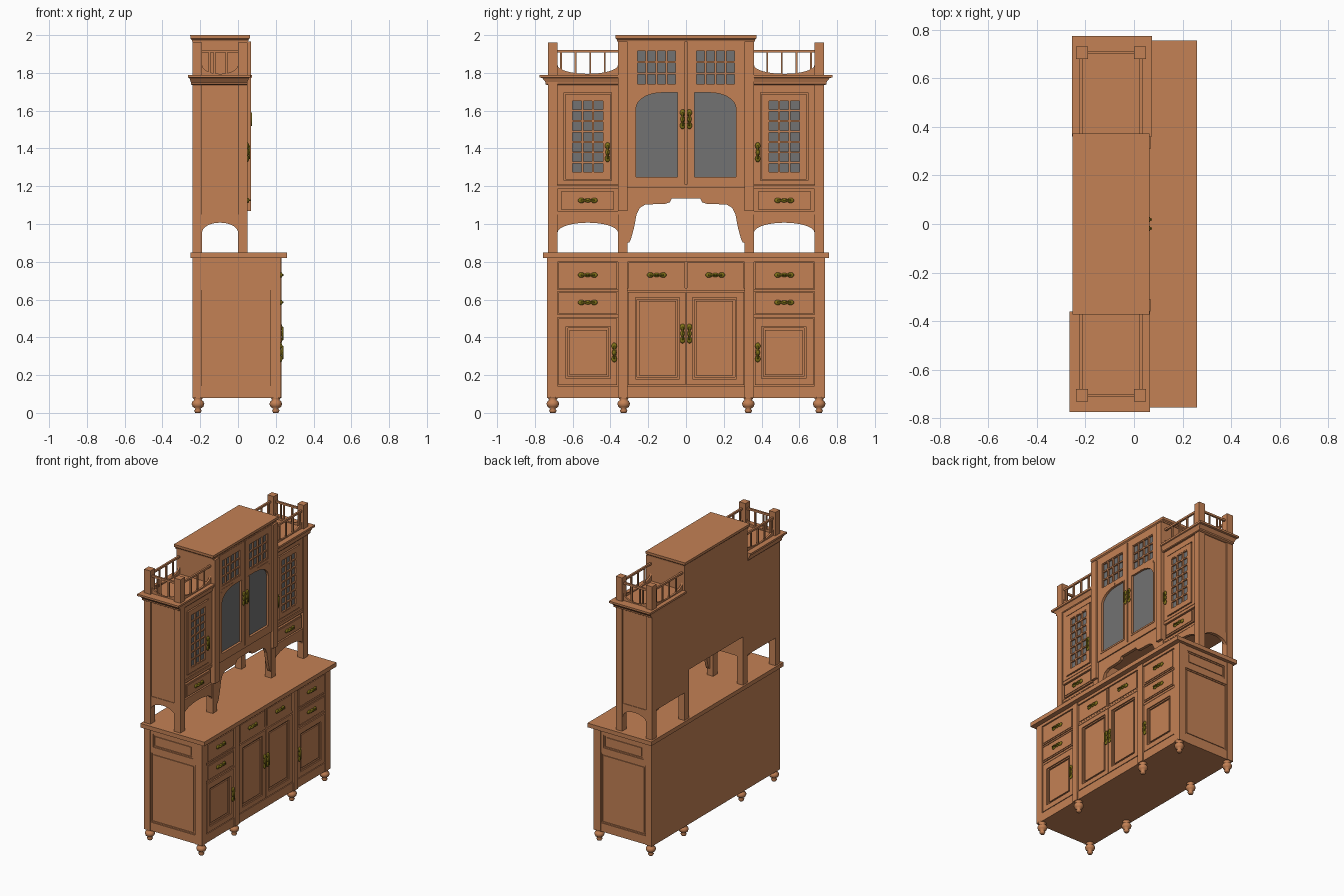
import bpy
import bmesh
import math
from mathutils import Matrix, Vector

cube = bpy.data.objects.get("Cube")
if cube:
    bpy.data.objects.remove(cube, do_unlink=True)


def material(name, color, rough):
    mat = bpy.data.materials.new(name)
    mat.use_nodes = True
    mat.diffuse_color = (*color, 1)
    node = next(n for n in mat.node_tree.nodes if n.type == 'BSDF_PRINCIPLED')
    node.inputs["Base Color"].default_value = (*color, 1)
    node.inputs["Roughness"].default_value = rough
    return mat


WOOD = material("warm wood", (0.55, 0.22, 0.09), 0.6)
GLASS = material("grey glass", (0.17, 0.17, 0.17), 0.5)
BRASS = material("aged brass", (0.22, 0.17, 0.01), 0.5)

# Shared positions: the doors face +x, and y runs along the width
BACK, BACK_IN = -0.24, -0.19            # rear posts
POST_IN, POST_OUT = 0.0, 0.05           # front posts of the hutch
FACE, RAIL_IN = 0.225, 0.17             # front of the base
INNER, INNER_OUT = 0.31, 0.36           # posts beside the centre
OUTER, END = 0.68, 0.735                # posts at the ends
PANEL_END = END - 0.015                 # recessed end panels
FOOT, BASE_TOP, COUNTER = 0.08, 0.82, 0.85
SIDE_LOW, SIDE_TOP, CORNICE = 1.05, 1.74, 1.79
MID_LOW, MID_TOP = 1.2, 1.965


def finish(name, bm, mat, mirror=True, smooth=False):
    bmesh.ops.recalc_face_normals(bm, faces=bm.faces)
    mesh = bpy.data.meshes.new(name)
    bm.to_mesh(mesh)
    bm.free()
    mesh.materials.append(mat)
    for poly in mesh.polygons:
        poly.use_smooth = smooth
    obj = bpy.data.objects.new(name, mesh)
    bpy.context.collection.objects.link(obj)
    if mirror:
        mod = obj.modifiers.new("other side", 'MIRROR')
        mod.use_axis = (False, True, False)
        mod.use_mirror_merge = False
    return obj


def boxes(name, items, mat=WOOD, mirror=True):
    """One object made of boxes given as x, y and z ranges."""
    bm = bmesh.new()
    for x0, x1, y0, y1, z0, z1 in items:
        size = Matrix.Diagonal((x1 - x0, y1 - y0, z1 - z0, 1))
        middle = Matrix.Translation(((x0 + x1) / 2, (y0 + y1) / 2, (z0 + z1) / 2))
        bmesh.ops.create_cube(bm, size=1, matrix=middle @ size)
    return finish(name, bm, mat, mirror)


def block(depth, rect, axis='x'):
    return (*depth, *rect) if axis == 'x' else (*rect[:2], *depth, *rect[2:])


def inset(rect, m):
    return rect[0] + m, rect[1] - m, rect[2] + m, rect[3] - m


def ring(depth, outer, inner, axis='x'):
    a, b, c, d = outer
    e, f, g, h = inner
    rects = ((a, e, c, d), (f, b, c, d), (e, f, c, g), (e, f, h, d))
    return [block(depth, r, axis) for r in rects]


def door(name, back, front, outer, opening, axis='x'):
    """Frame with a stepped bead and a raised middle field."""
    step = (front - back) / 2
    bead = inset(opening, 0.009)
    items = ring((back, front), outer, opening, axis)
    items += ring((back, back + step), opening, bead, axis)
    items.append(block((back, back + step), inset(bead, 0.009), axis))
    boxes(name, items)


def board(name, points, depth, axis='x', mat=WOOD, mirror=True):
    """Flat outline given a thickness."""
    bm = bmesh.new()
    place = (lambda p: (depth[0], *p)) if axis == 'x' else (lambda p: (p[0], depth[0], p[1]))
    face = bm.faces.new([bm.verts.new(place(p)) for p in points])
    moved = bmesh.ops.extrude_face_region(bm, geom=[face])["geom"]
    t = depth[1] - depth[0]
    shift = Vector((t, 0, 0)) if axis == 'x' else Vector((0, t, 0))
    bmesh.ops.translate(bm, vec=shift, verts=[v for v in moved if isinstance(v, bmesh.types.BMVert)])
    return finish(name, bm, mat, mirror)


def arch(a, b, z_end, z_mid, steps=16):
    angles = [math.pi * i / steps for i in range(steps + 1)]
    return [((a + b) / 2 - (b - a) / 2 * math.cos(t),
             z_end + (z_mid - z_end) * math.sin(t)) for t in angles]


def lattice(name, rect, cols, rows, front):
    """Glass plate behind a grid of bars."""
    a, b, c, d = rect
    plate, bar = front - 0.012, 0.005
    boxes(name + "_glass", [(plate - 0.006, plate, *rect)], GLASS)
    items = [(plate, front, a + (b - a) * i / cols - bar, a + (b - a) * i / cols + bar, c, d)
             for i in range(cols + 1)]
    items += [(plate, front - 0.002, a, b, c + (d - c) * i / rows - bar, c + (d - c) * i / rows + bar)
              for i in range(rows + 1)]
    boxes(name + "_bars", items)


def handle(name, x, y, z, upright=False, mirror=True):
    """Three rosettes joined by a slim pull."""
    bm = bmesh.new()
    turn = Matrix.Rotation(math.pi / 2 if upright else 0, 4, 'X')
    spot = Matrix.Translation((x, y, z)) @ turn
    for offset, wide, tall in ((-0.034, 0.018, 0.014), (0, 0.019, 0.011), (0.034, 0.018, 0.014)):
        scale = Matrix.Diagonal((0.008, wide, tall, 1))
        bmesh.ops.create_uvsphere(bm, u_segments=12, v_segments=8, radius=1,
                                  matrix=spot @ Matrix.Translation((0, offset, 0)) @ scale)
    bar = Matrix.Translation((0.01, 0, 0)) @ Matrix.Diagonal((0.008, 0.07, 0.008, 1))
    bmesh.ops.create_cube(bm, size=1, matrix=spot @ bar)
    finish(name, bm, BRASS, mirror, smooth=True)


def stacked(name, rings):
    """Moulding lofted through rectangles at rising heights."""
    bm = bmesh.new()
    last = None
    for x0, x1, y0, y1, z in rings:
        row = [bm.verts.new((x, y, z)) for x, y in ((x0, y0), (x1, y0), (x1, y1), (x0, y1))]
        if last:
            for i in range(4):
                j = (i + 1) % 4
                bm.faces.new((last[i], last[j], row[j], row[i]))
        else:
            bm.faces.new(row)
        last = row
    bm.faces.new(last)
    finish(name, bm, WOOD, mirror=False)


# Turned feet
outline = ((0, 0), (0.014, 0), (0.02, 0.012), (0.013, 0.022), (0.028, 0.032),
           (0.034, 0.048), (0.028, 0.062), (0.019, 0.068), (0.03, 0.085))
for row, x in (("front", 0.2), ("back", -0.212)):
    for spot, y in (("inner", 0.33), ("outer", 0.705)):
        bm = bmesh.new()
        verts = [bm.verts.new((r, 0, z)) for r, z in outline]
        edges = [bm.edges.new(pair) for pair in zip(verts, verts[1:])]
        bmesh.ops.spin(bm, geom=verts + edges, cent=(0, 0, 0), axis=(0, 0, 1),
                       angle=math.tau, steps=16, use_duplicate=False)
        bmesh.ops.remove_doubles(bm, verts=bm.verts, dist=0.0005)
        bmesh.ops.translate(bm, verts=bm.verts, vec=(x, y, 0))
        finish(f"{row}_{spot}_foot", bm, WOOD, smooth=True)

# Base carcass, posts and rails
CORE = FACE - 0.02
boxes("base_carcass", [(BACK, CORE, -PANEL_END, PANEL_END, FOOT, BASE_TOP)], mirror=False)
boxes("base_posts", [(RAIL_IN, FACE, OUTER, END, FOOT, BASE_TOP),
                     (BACK, BACK_IN, OUTER, END, FOOT, BASE_TOP),
                     (CORE, FACE + 0.005, INNER, INNER_OUT, FOOT, BASE_TOP)])
boxes("base_rails", [(CORE, FACE - 0.003, 0, OUTER, FOOT, 0.142),
                     (CORE, FACE, 0, END, 0.8, BASE_TOP),
                     (CORE, FACE - 0.006, 0, INNER, 0.645, 0.66),
                     (CORE, FACE - 0.006, INNER_OUT, OUTER, 0.642, 0.652),
                     (CORE, FACE - 0.006, INNER_OUT, OUTER, 0.505, 0.52)])
boxes("counter_top", [(-0.252, 0.26, -0.757, 0.757, BASE_TOP, COUNTER)], mirror=False)

# Base end panels
side = (BACK_IN, RAIL_IN)
door("base_end_panel", PANEL_END, END - 0.004, (*side, FOOT, 0.665), (*side, 0.142, 0.65), 'y')
door("base_end_upper_panel", PANEL_END, END - 0.004, (*side, 0.665, BASE_TOP),
     (BACK_IN + 0.02, RAIL_IN - 0.02, 0.69, 0.785), 'y')

# Base drawers and doors
low, high = (0.525, 0.637), (0.657, 0.795)
wing = (INNER_OUT + 0.006, OUTER - 0.006)
for label, span, rise in (("lower_side", wing, low), ("upper_side", wing, high),
                          ("centre", (0.006, INNER - 0.006), high)):
    rect = (*span, *rise)
    boxes(label + "_drawer", [block((CORE, FACE - 0.005), rect),
                              block((CORE, FACE), inset(rect, 0.009))])
    handle(label + "_drawer_pull", FACE + 0.003, sum(span) / 2, sum(rise) / 2 + 0.004)
door("base_side_door", CORE, FACE - 0.003, (*wing, 0.147, 0.5), (0.4, 0.635, 0.183, 0.458))
door("base_centre_door", CORE, FACE - 0.003, (0.003, INNER - 0.004, 0.147, 0.64),
     (0.035, 0.268, 0.18, 0.61))
handle("base_side_door_pull", FACE + 0.002, 0.38, 0.32, True)
handle("base_centre_door_pull", FACE + 0.002, 0.018, 0.42, True)

# Hutch side cabinets
boxes("side_cabinet", [(BACK, 0.03, INNER, PANEL_END, SIDE_LOW, CORNICE - 0.02)])
boxes("hutch_outer_posts", [(a, b, OUTER, END - 0.004, COUNTER, 1.96)
                            for a, b in ((BACK, BACK_IN), (POST_IN, POST_OUT))])
boxes("hutch_inner_posts", [(a, b, INNER, INNER_OUT, COUNTER, MID_LOW)
                            for a, b in ((BACK, BACK_IN), (POST_IN, POST_OUT))])
for label, a, b, depth, axis in (("front", INNER_OUT, OUTER, (0.02, 0.042), 'x'),
                                 ("end", BACK_IN, POST_IN, (0.7, PANEL_END + 0.004), 'y')):
    points = arch(a, b, 0.955, 1.007) + [(b, SIDE_LOW), (a, SIDE_LOW)]
    board(label + "_arch", points, depth, axis)
drawer = (0.38, 0.662, 1.078, 1.172)
boxes("hutch_drawer", [(0.03, 0.044, INNER_OUT, OUTER, SIDE_LOW, 1.068),
                       (0.03, 0.044, INNER_OUT, OUTER, 1.185, 1.205),
                       block((0.03, 0.044), drawer), block((0.03, 0.049), inset(drawer, 0.01))])
handle("hutch_drawer_pull", 0.052, 0.52, 1.125)
window = (0.435, 0.605, 1.27, 1.655)
boxes("side_door_frame", ring((0.03, 0.042), (INNER_OUT, OUTER, 1.21, SIDE_TOP), inset(window, -0.04))
      + ring((0.03, 0.046), inset(window, -0.034), window))
lattice("side_window", window, 3, 7, 0.046)
handle("right_side_door_pull", 0.05, 0.38, 1.38, True, False)
handle("left_side_door_pull", 0.05, -0.415, 1.38, True, False)

# Cornices, each sitting slightly off to one side
for label, s, shift in (("right", 1, 0.005), ("left", -1, -0.005)):
    rings = []
    for grow, z in ((0, 1.735), (0.008, 1.74), (0.008, 1.75), (0.026, 1.773), (0.04, 1.776), (0.04, CORNICE)):
        y0, y1 = sorted((s * INNER_OUT, s * (END + grow)))
        rings.append((BACK - grow / 2 + shift, POST_OUT + grow / 2 + shift, y0, y1, z))
    stacked(label + "_cornice", rings)

# Gallery rails above the cornices
GALLERY = (1.908, 1.922)
spokes = [0.43 + 0.077 * i for i in range(4)]
for label, x in (("back", BACK + 0.02), ("front", POST_IN + 0.03)):
    boxes(label + "_gallery", [(x - 0.007, x + 0.007, INNER_OUT, OUTER, *GALLERY)]
          + [(x - 0.005, x + 0.005, y - 0.005, y + 0.005, CORNICE, GALLERY[1]) for y in spokes])
    points = arch(INNER_OUT, OUTER, 1.842, 1.795) + [(OUTER, CORNICE - 0.005), (INNER_OUT, CORNICE - 0.005)]
    board(label + "_gallery_sweep", points, (x - 0.006, x + 0.006))
boxes("end_gallery", [(BACK_IN, POST_IN, 0.7, 0.714, *GALLERY)]
      + [(x - 0.005, x + 0.005, 0.702, 0.712, CORNICE, GALLERY[1]) for x in (-0.15, -0.125, -0.06)])
points = arch(BACK_IN, POST_IN, 1.842, 1.795) + [(POST_IN, CORNICE - 0.005), (BACK_IN, CORNICE - 0.005)]
board("end_gallery_sweep", points, (0.701, 0.713), 'y')

# Hutch centre cabinet
boxes("centre_cabinet", [(BACK, 0.03, -INNER_OUT, INNER_OUT, MID_LOW, MID_TOP)], mirror=False)
boxes("centre_stiles", [(0.03, 0.069, INNER, INNER_OUT, 1.07, MID_TOP)])
boxes("centre_lower_rail", [(0.0, 0.056, -INNER, INNER, MID_LOW - 0.01, MID_LOW + 0.008)], mirror=False)
stacked("crown", [(BACK - g, POST_OUT + g, -INNER_OUT - g, INNER_OUT + g, z)
                  for g, z in ((0, MID_TOP), (0.004, MID_TOP), (0.005, 1.975),
                               (0.012, 1.982), (0.013, 2))])

# Centre doors: barred upper light, arched lower light
grid, light = (0.05, 0.262, 1.735, 1.92), (0.045, 0.265, 1.25, 1.695)
middle = 1.715
edges = (0.004, INNER)
boxes("centre_door_frame", ring((0.03, 0.056), (*edges, middle, MID_TOP), grid)
      + ring((0.03, 0.056), (*edges, MID_LOW + 0.008, middle), light)
      + ring((0.03, 0.059), inset(light, -0.012)[:3] + (light[3],), light)[:3])
lattice("centre_upper_window", grid, 4, 3, 0.054)
boxes("centre_lower_glass", [(0.034, 0.042, *light)], GLASS)
curve = arch(2 * 0.13 - light[1], light[1], 1.61, light[3])
board("centre_door_arch", curve[len(curve) // 2:] + [(light[1], middle), (curve[len(curve) // 2][0], middle)],
      (0.04, 0.058))
handle("centre_door_pull", 0.06, 0.018, 1.555, True)

# Shaped apron under the centre cabinet
half = [(0.075, 1.135), (0.085, 1.115), (0.11, 1.107), (0.215, 1.103), (0.245, 1.085),
        (0.262, 1.05), (0.275, 0.98), (0.29, 0.925), (0.3, 0.902), (INNER, 0.9)]
shape = [(0, 1.135)] + half + [(INNER, MID_LOW), (0, MID_LOW)]
board("centre_apron", shape, (0.026, 0.048))
